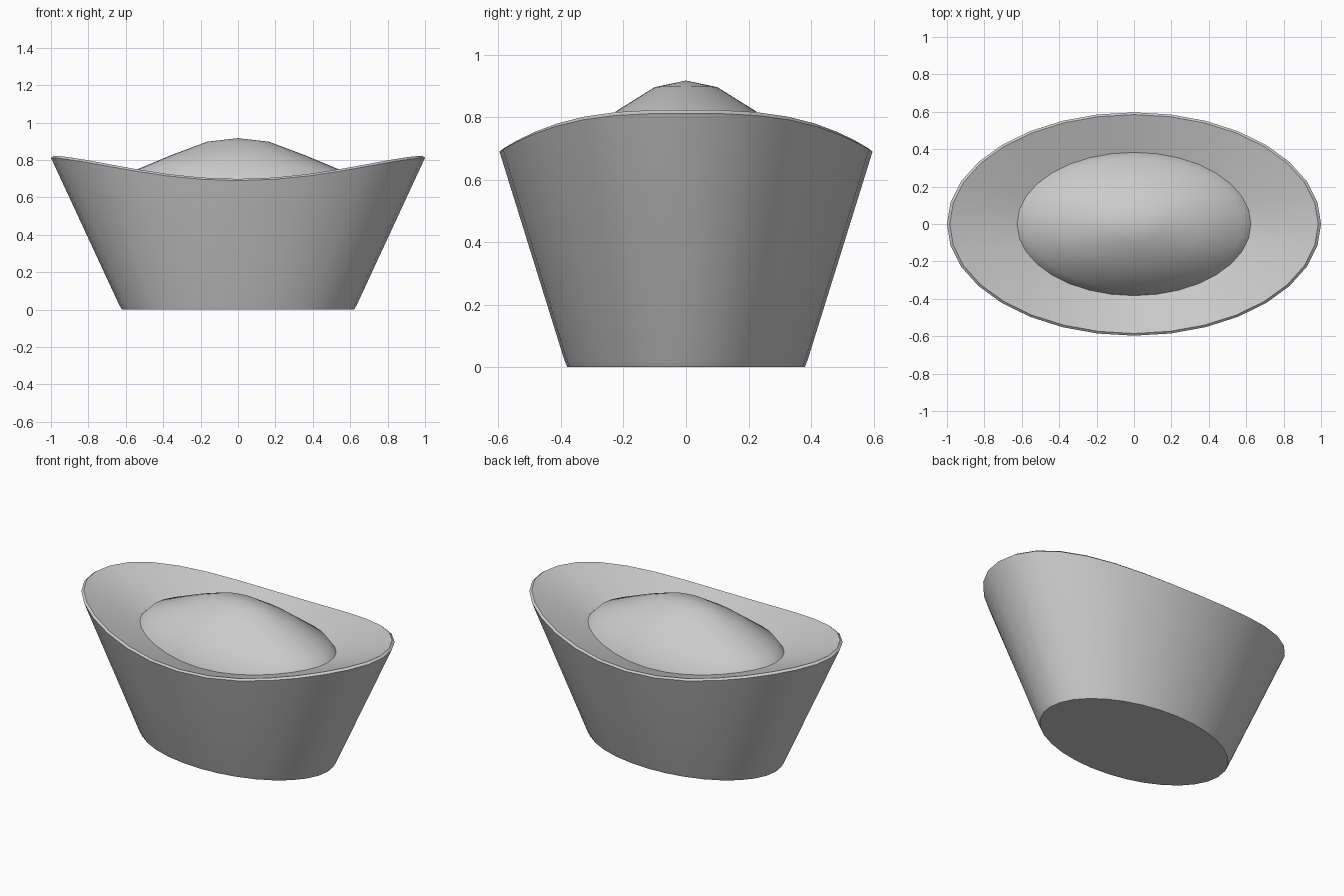
import bpy, bmesh, math

if "Cube" in bpy.data.objects:
    bpy.data.objects.remove(bpy.data.objects["Cube"])

SEG = 32


def ring(bm, rx, ry, z_side, z_end):
    """Elliptical loop whose height swells from the sides (y) to the ends (x)."""
    loop = []
    for i in range(SEG):
        a = 2 * math.pi * i / SEG
        f = 1 - abs(math.sin(a)) ** 3
        loop.append(bm.verts.new((rx * math.cos(a), ry * math.sin(a),
                                  z_side + (z_end - z_side) * f)))
    return loop


def bridge(bm, a, b):
    for i in range(SEG):
        j = (i + 1) % SEG
        bm.faces.new((a[i], a[j], b[j], b[i]))


def finish(bm, name, angle):
    bmesh.ops.recalc_face_normals(bm, faces=bm.faces)
    mesh = bpy.data.meshes.new(name)
    bm.to_mesh(mesh)
    bm.free()
    obj = bpy.data.objects.new(name, mesh)
    bpy.context.collection.objects.link(obj)
    bpy.ops.object.select_all(action='DESELECT')
    obj.select_set(True)
    bpy.context.view_layer.objects.active = obj
    bpy.ops.object.shade_smooth_by_angle(angle=math.radians(angle))


# One closed ingot: base, flared wall, thin rim, sloping hollow and central dome
bm = bmesh.new()
profile = [
    (0.62, 0.38, 0.0, 0.0),        # base edge
    (0.635, 0.39, 0.025, 0.025),   # foot bevel
    (1.0, 0.597, 0.69, 0.812),     # outer rim
    (0.985, 0.585, 0.699, 0.823),  # inner rim
    (0.625, 0.383, 0.63, 0.685),   # foot of the dome
    (0.575, 0.35, 0.71, 0.735),
    (0.36, 0.222, 0.82, 0.825),
    (0.165, 0.1, 0.896, 0.898),
]
rings = [ring(bm, *p) for p in profile]
for lower, upper in zip(rings, rings[1:]):
    bridge(bm, lower, upper)
bm.faces.new(list(reversed(rings[0])))
tip = bm.verts.new((0, 0, 0.917))
for i in range(SEG):
    bm.faces.new((rings[-1][i], rings[-1][(i + 1) % SEG], tip))
finish(bm, "ingot", 40)
